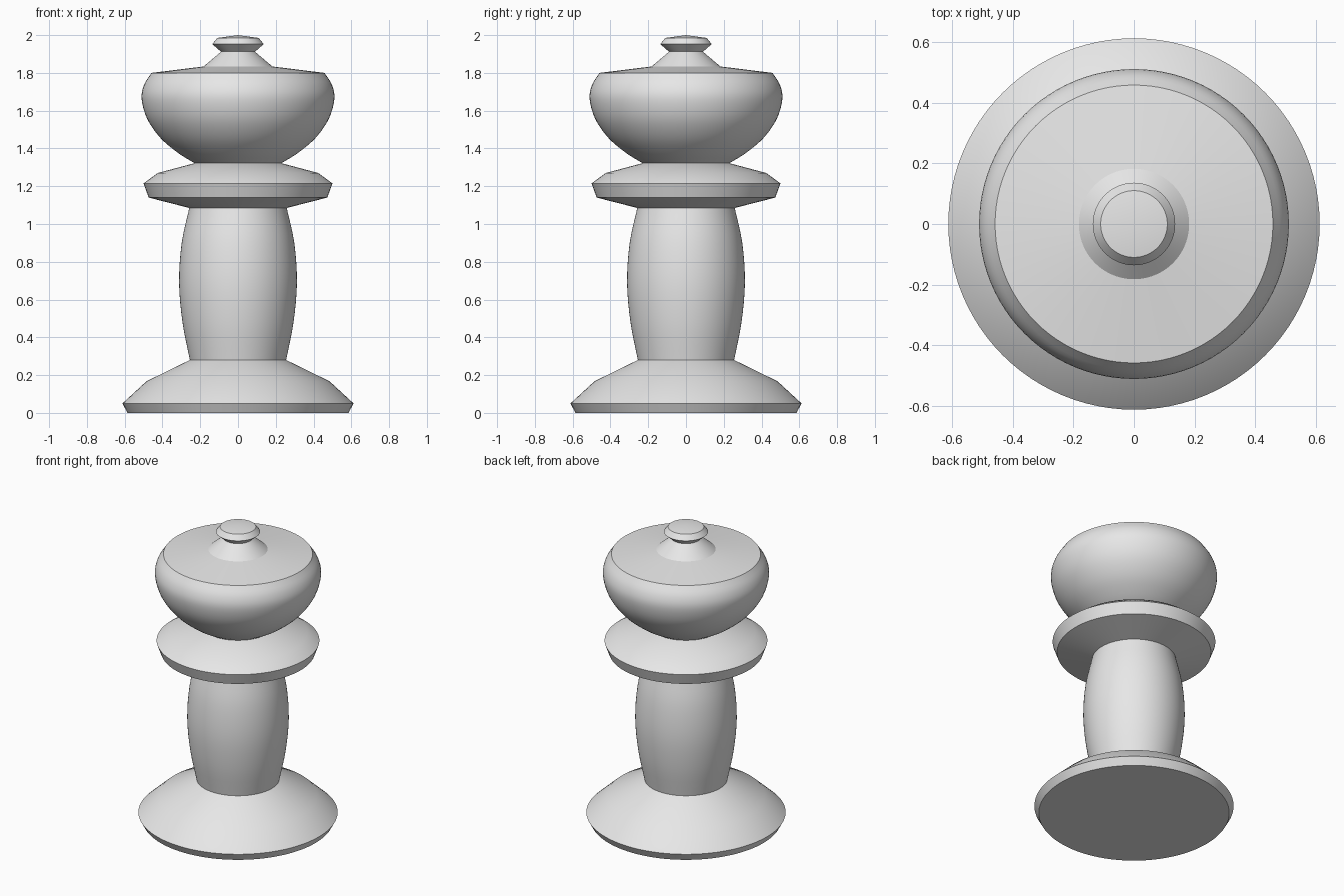
import bpy, bmesh, math
from mathutils import Vector

SIDES = 96

cube = bpy.data.objects.get("Cube")
if cube:
    bpy.data.objects.remove(cube, do_unlink=True)

# One plain grey for the whole turned piece
grey = bpy.data.materials.new("plain grey")
grey.use_nodes = True
colour = (0.8, 0.8, 0.8, 1)
grey.diffuse_color = colour
grey.node_tree.nodes["Principled BSDF"].inputs["Base Color"].default_value = colour


def smooth_profile(points, steps=4):
    """Pass a smooth curve through (radius, height) points."""
    p = [Vector(q) for q in points]
    p = [2 * p[0] - p[1]] + p + [2 * p[-1] - p[-2]]
    out = []
    for a, b, c, d in zip(p, p[1:], p[2:], p[3:]):
        for s in range(steps):
            t = s / steps
            out.append(0.5 * (2 * b + (c - a) * t + (2 * a - 5 * b + 4 * c - d) * t ** 2
                              + (3 * b - a - 3 * c + d) * t ** 3))
    return out + [p[-2]]


def turn(name, profile):
    """Revolve a bottom-to-top profile about z; radius 0 makes a pole."""
    bm = bmesh.new()
    rings = []
    for r, z in profile:
        if r == 0:
            rings.append([bm.verts.new((0, 0, z))] * SIDES)
        else:
            angles = [math.tau * k / SIDES for k in range(SIDES)]
            rings.append([bm.verts.new((r * math.cos(a), r * math.sin(a), z)) for a in angles])
    for low, high in zip(rings, rings[1:]):
        for k in range(SIDES):
            n = (k + 1) % SIDES
            corners = dict.fromkeys((low[k], low[n], high[n], high[k]))
            bm.faces.new(list(corners))
    mesh = bpy.data.meshes.new(name)
    bm.to_mesh(mesh)
    bm.free()
    mesh.materials.append(grey)
    obj = bpy.data.objects.new(name, mesh)
    bpy.context.collection.objects.link(obj)
    bpy.ops.object.select_all(action='DESELECT')
    obj.select_set(True)
    bpy.context.view_layer.objects.active = obj
    bpy.ops.object.shade_smooth_by_angle(angle=math.radians(30))


# Flared foot
turn("base", [(0, 0), (0.585, 0), (0.612, 0.05), (0.485, 0.167), (0.255, 0.28)])

# Barrel-shaped stem
turn("stem", smooth_profile([(0.255, 0.28), (0.294, 0.48), (0.312, 0.69),
                             (0.298, 0.9), (0.258, 1.085)]))

# Collar ring
turn("collar", [(0.258, 1.085), (0.473, 1.14), (0.5, 1.215), (0.425, 1.27), (0.23, 1.322)])

# Rounded head
turn("head", smooth_profile([(0.23, 1.322), (0.317, 1.376), (0.41, 1.455), (0.48, 1.555),
                             (0.51, 1.66), (0.498, 1.735), (0.458, 1.8)]))

# Shallow lid with its cone
turn("lid", [(0.458, 1.8), (0.182, 1.834), (0.09, 1.912)])

# Finial knob
turn("knob", [(0.09, 1.912), (0.136, 1.952), (0.11, 1.985), (0, 2)])
